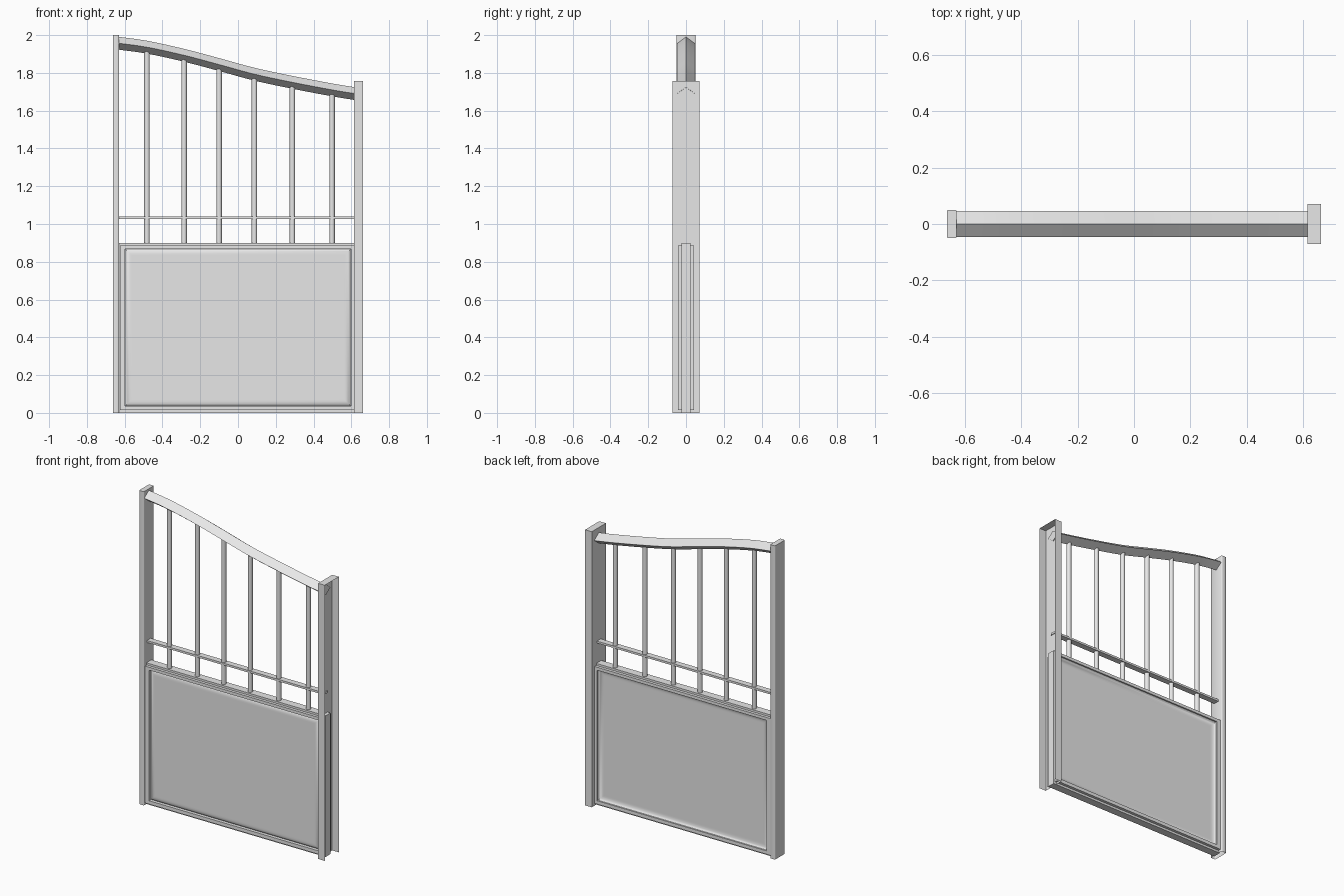
import bpy, bmesh, math
from mathutils import Vector

if "Cube" in bpy.data.objects:
    bpy.data.objects.remove(bpy.data.objects["Cube"])

metal = bpy.data.materials.new("light grey metal")
metal.diffuse_color = (0.8, 0.8, 0.8, 1)
metal.use_nodes = True
metal.node_tree.nodes["Principled BSDF"].inputs["Base Color"].default_value = metal.diffuse_color


def finish(bm, name, smooth=None):
    me = bpy.data.meshes.new(name)
    bm.to_mesh(me)
    bm.free()
    me.materials.append(metal)
    ob = bpy.data.objects.new(name, me)
    bpy.context.collection.objects.link(ob)
    if smooth:
        bpy.context.view_layer.objects.active = ob
        ob.select_set(True)
        bpy.ops.object.shade_smooth_by_angle(angle=math.radians(smooth))
        ob.select_set(False)
    return ob


def add_box(bm, x0, x1, y0, y1, z0, z1):
    verts = bmesh.ops.create_cube(bm, size=1)["verts"]
    for v in verts:
        v.co = Vector((x1 if v.co.x > 0 else x0, y1 if v.co.y > 0 else y0,
                       z1 if v.co.z > 0 else z0))


def remove_sides(bm, directions):
    bm.normal_update()
    faces = [f for f in bm.faces if any(f.normal.dot(Vector(d)) > 0.9 for d in directions)]
    bmesh.ops.delete(bm, geom=faces, context='FACES')


# Hinge post: closed box with slightly rounded upright edges
bm = bmesh.new()
add_box(bm, -0.663, -0.629, -0.05, 0.05, 0, 2)
upright = [e for e in bm.edges if abs(e.verts[0].co.z - e.verts[1].co.z) > 1]
bmesh.ops.bevel(bm, geom=upright, offset=0.005, segments=2, profile=0.5, affect='EDGES')
remove_sides(bm, [(0, 0, -1)])
finish(bm, "hinge_post", 50)

# Latch post: channel that is open on its outer side and bottom
bm = bmesh.new()
add_box(bm, 0.615, 0.662, -0.071, 0.071, 0, 1.757)
remove_sides(bm, [(1, 0, 0), (0, 0, -1)])
finish(bm, "latch_post")

# Centre line of the swept top rail
PATH = [(-0.64, 1.958), (-0.482, 1.936), (-0.285, 1.893), (-0.1, 1.844),
        (0.087, 1.793), (0.288, 1.75), (0.498, 1.71), (0.620, 1.69)]


def rail_points(steps=4):
    pts = [Vector(p) for p in PATH]
    pts = [2 * pts[0] - pts[1]] + pts + [2 * pts[-1] - pts[-2]]
    out = []
    for i in range(1, len(pts) - 2):
        a, b, c, d = pts[i - 1:i + 3]
        for k in range(steps):
            t = k / steps
            out.append(0.5 * (2 * b + (c - a) * t + (2 * a - 5 * b + 4 * c - d) * t * t
                              + (3 * b - a - 3 * c + d) * t ** 3))
    return out + [pts[-2]]


# Top rail: diamond section swept along the curve
bm = bmesh.new()
rings = [[bm.verts.new((p.x, dy, p.y + dz))
          for dy, dz in ((0, 0.034), (-0.046, 0), (0, -0.034), (0.046, 0))]
         for p in rail_points()]
for r, s in zip(rings, rings[1:]):
    for k in range(4):
        j = (k + 1) % 4
        bm.faces.new((r[k], r[j], s[j], s[k]))
bm.faces.new(rings[0])
bm.faces.new(rings[-1])
bmesh.ops.recalc_face_normals(bm, faces=bm.faces)
finish(bm, "top_rail", 30)

# Upright bars between the panel and the top rail
for i, (x, z) in enumerate(PATH[1:-1]):
    bm = bmesh.new()
    bmesh.ops.create_cone(bm, cap_ends=True, segments=16, radius1=0.0145,
                          radius2=0.0145, depth=1)
    for v in bm.verts:
        v.co = Vector((v.co.x + x, v.co.y, z - 0.01 if v.co.z > 0 else 0.89))
    finish(bm, f"upright_bar_{i + 1}", 40)

# Flat cross bar
bm = bmesh.new()
add_box(bm, -0.635, 0.620, -0.019, 0.019, 1.027, 1.04)
finish(bm, "flat_cross_bar")

IX, IZ0, IZ1 = 0.597, 0.036, 0.868     # panel opening


def ring_frame(name, ox, z0, z1, depth):
    # four non-overlapping bars around the panel opening
    bm = bmesh.new()
    add_box(bm, -ox, ox, -depth, depth, z0, IZ0)
    add_box(bm, -ox, ox, -depth, depth, IZ1, z1)
    for s in (-1, 1):
        a, b = sorted((s * IX, s * ox))
        add_box(bm, a, b, -depth, depth, IZ0, IZ1)
    finish(bm, name)


# Stepped panel frame: thin core and thicker trim
ring_frame("panel_frame_core", 0.635, 0, 0.9, 0.025)
ring_frame("panel_frame_trim", 0.625, 0.014, 0.887, 0.043)


# Pressed sheets: raised centre field on the front, matching hollow on the back
def pressed_sheet(name, y_edge, back):
    bm = bmesh.new()
    loops = []
    for t in (0, 0.25, 0.5, 0.75, 1, 1.4):
        inset = 0.025 * t
        y = y_edge - 0.012 * math.sin(min(t, 1) * math.pi / 2)
        x, z0, z1 = IX - inset, IZ0 + inset, IZ1 - inset
        loops.append([bm.verts.new(c) for c in
                      ((-x, y, z0), (x, y, z0), (x, y, z1), (-x, y, z1))])
    for outer, inner in zip(loops, loops[1:]):
        for k in range(4):
            j = (k + 1) % 4
            bm.faces.new((outer[k], outer[j], inner[j], inner[k]))
    bm.faces.new(loops[-1])
    if back:
        bmesh.ops.reverse_faces(bm, faces=bm.faces)
    finish(bm, name, 40)


pressed_sheet("front_panel", -0.022, False)
pressed_sheet("back_panel", 0.034, True)
